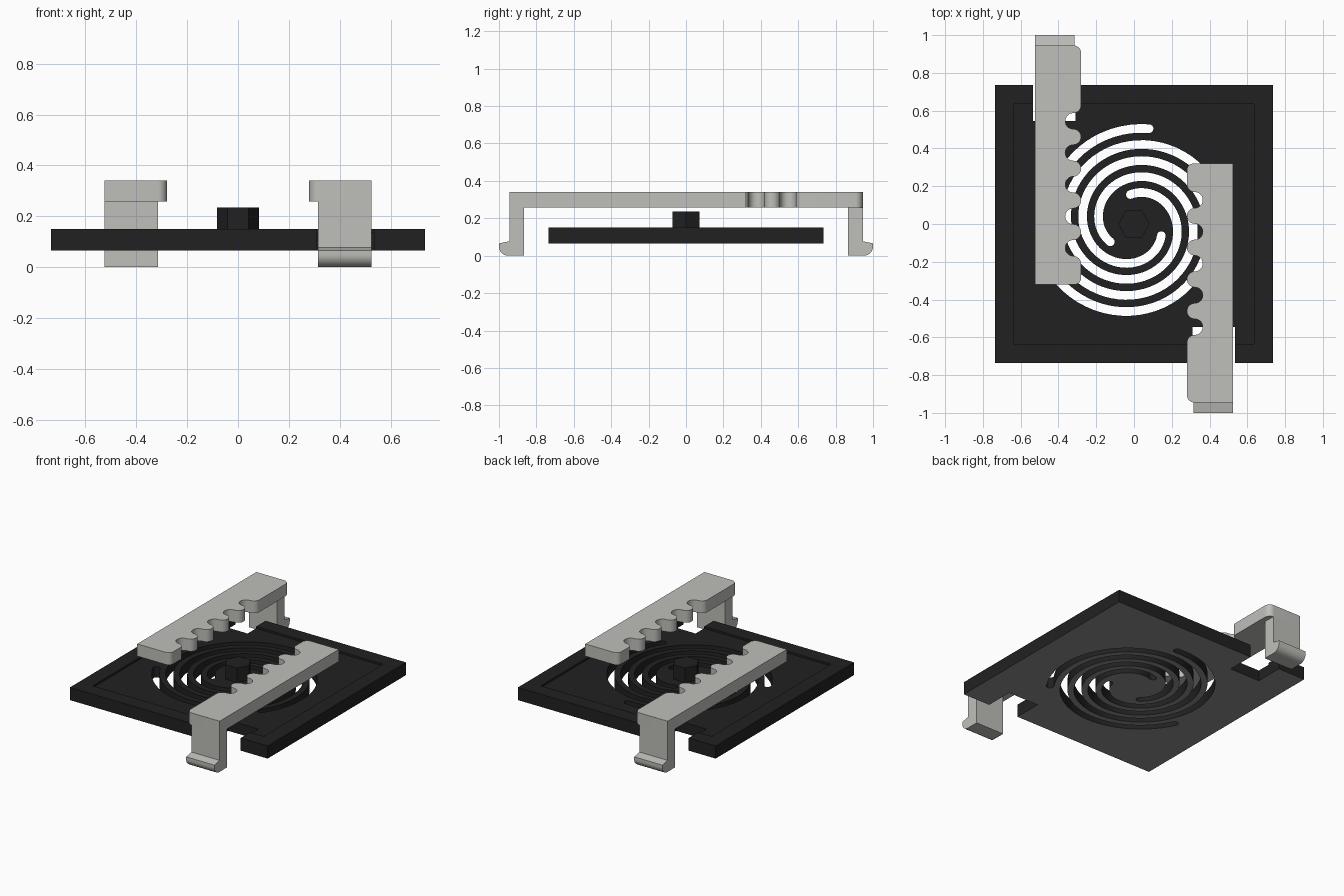
import bpy, bmesh, math
from mathutils import Vector, Matrix

if "Cube" in bpy.data.objects:
    bpy.data.objects.remove(bpy.data.objects["Cube"])


def material(name, rgb):
    m = bpy.data.materials.new(name)
    m.diffuse_color = (*rgb, 1)
    m.use_nodes = True
    m.node_tree.nodes["Principled BSDF"].inputs["Base Color"].default_value = m.diffuse_color
    return m


BLACK = material("black", (0.0152, 0.0152, 0.0152))
UNDER = material("mid_grey", (0.27, 0.27, 0.27))
GREY = material("light_grey", (0.52, 0.52, 0.49))


def prism(name, pts, lo, hi, mat, axis="z"):
    """Extrude an outline along z (points are x, y) or along x (points are y, z)."""
    bm = bmesh.new()
    place = (lambda p: (p[0], p[1], lo)) if axis == "z" else (lambda p: (lo, p[0], p[1]))
    step = Vector((0, 0, hi - lo)) if axis == "z" else Vector((hi - lo, 0, 0))
    face = bm.faces.new([bm.verts.new(place(p)) for p in pts])
    out = bmesh.ops.extrude_face_region(bm, geom=[face])["geom"]
    bmesh.ops.translate(bm, vec=step, verts=[v for v in out if isinstance(v, bmesh.types.BMVert)])
    bmesh.ops.recalc_face_normals(bm, faces=bm.faces)
    mesh = bpy.data.meshes.new(name)
    bm.to_mesh(mesh)
    bm.free()
    mesh.materials.append(mat)
    ob = bpy.data.objects.new(name, mesh)
    bpy.context.collection.objects.link(ob)
    return ob


def activate(ob):
    bpy.ops.object.select_all(action="DESELECT")
    ob.select_set(True)
    bpy.context.view_layer.objects.active = ob


def cut(ob, cutter):
    mod = ob.modifiers.new("cut", "BOOLEAN")
    mod.operation, mod.solver, mod.object = "DIFFERENCE", "EXACT", cutter
    activate(ob)
    bpy.ops.object.modifier_apply(modifier=mod.name)
    bpy.data.objects.remove(cutter)


def smooth(ob):
    activate(ob)
    bpy.ops.object.shade_smooth_by_angle(angle=math.radians(35))


def rect(x0, y0, x1, y1):
    return [(x0, y0), (x1, y0), (x1, y1), (x0, y1)]


def arc(cx, cy, r, a0, a1, n=10):
    angles = [math.radians(a0 + (a1 - a0) * i / n) for i in range(n + 1)]
    return [(cx + r * math.cos(a), cy + r * math.sin(a)) for a in angles]


# Square base plate with a shallow recess in its top
PLATE_LO, PLATE_HI = 0.065, 0.15
plate = prism("base_plate", rect(-0.735, -0.735, 0.735, 0.735), PLATE_LO, PLATE_HI, BLACK)
cut(plate, prism("recess_cutter", rect(-0.635, -0.635, 0.635, 0.635), 0.137, 0.2, BLACK))

# Edge notches that the rack legs pass through
cut(plate, prism("notch_cutter", rect(0.31, -0.8, 0.535, -0.545), 0, 0.2, BLACK))
cut(plate, prism("notch_cutter", rect(-0.535, 0.545, -0.31, 0.8), 0, 0.2, BLACK))


# Three spiral slots with round ends
def spiral_slot(start, width=0.046, turn=496, r_out=0.511, r_in=0.157, n=90):
    def centre(t):
        a = math.radians(start + turn * t)
        r = r_out + (r_in - r_out) * t
        return Vector((r * math.cos(a), r * math.sin(a)))
    left, right, h = [], [], width / 2
    for i in range(n + 1):
        t = i / n
        d = (centre(t + 0.001) - centre(t - 0.001)).normalized()
        side = Vector((-d.y, d.x)) * h
        left.append(centre(t) + side)
        right.append(centre(t) - side)
        if i == 0:
            a_start = math.degrees(math.atan2(d.y, d.x))
        a_end = math.degrees(math.atan2(d.y, d.x))
    c0, c1 = centre(0), centre(1)
    cap_in = arc(c1.x, c1.y, h, a_end - 90, a_end + 90, 8)[1:-1]
    cap_out = arc(c0.x, c0.y, h, a_start + 90, a_start + 270, 8)[1:-1]
    return [tuple(p) for p in right] + cap_in + [tuple(p) for p in reversed(left)] + cap_out


for k in range(3):
    cut(plate, prism("slot_cutter", spiral_slot(81 + 120 * k), 0, 0.2, BLACK))

# Underside of the plate is a lighter grey
plate.data.materials.clear()
plate.data.materials.append(BLACK)
plate.data.materials.append(UNDER)
for f in plate.data.polygons:
    f.material_index = 1 if f.normal.z < -0.9 and f.center.z < PLATE_LO + 0.005 else 0
smooth(plate)

# Hexagonal drive knob in the middle
prism("hex_knob", arc(0, 0, 0.083, 0, 300, 5), 0.137, 0.235, BLACK)

# Toothed rack bar outline: rounded end block, five round valleys, rounded main block
R, PITCH, CX = 0.042, 0.168, 0.322
bar = [(0.525, -0.945), (0.525, 0.32)]
bar += arc(0.315, 0.285, 0.035, 90, 180)
bar += arc(CX, 0.127 + 2 * R, R, 180, 270)
for k in range(5):
    y = 0.127 - PITCH * k
    bar += arc(CX, y, R, 90, -90, 14)[1:]
    if k < 4:
        bar += arc(CX, y - 2 * R, R, 90, 270, 14)[1:]
bar += arc(CX, 0.127 - PITCH * 4 - 2 * R, R, 90, 180)[1:]
bar += arc(0.32, -0.905, 0.04, 180, 270)

# Leg with an outward hook at its foot, as a side profile
leg = [(-0.865, 0.0), (-0.865, 0.258), (-0.945, 0.258), (-0.945, 0.077), (-1.0, 0.066)]
leg += arc(-0.95, 0.05, 0.05, 180, 270)

# Two racks, the second turned half way round
for side, angle in (("right", 0), ("left", math.pi)):
    parts = [prism(side + "_rack_bar", bar, 0.258, 0.34, GREY),
             prism(side + "_hook_leg", leg, 0.315, 0.525, GREY, "x")]
    for ob in parts:
        ob.data.transform(Matrix.Rotation(angle, 4, "Z"))
        smooth(ob)
